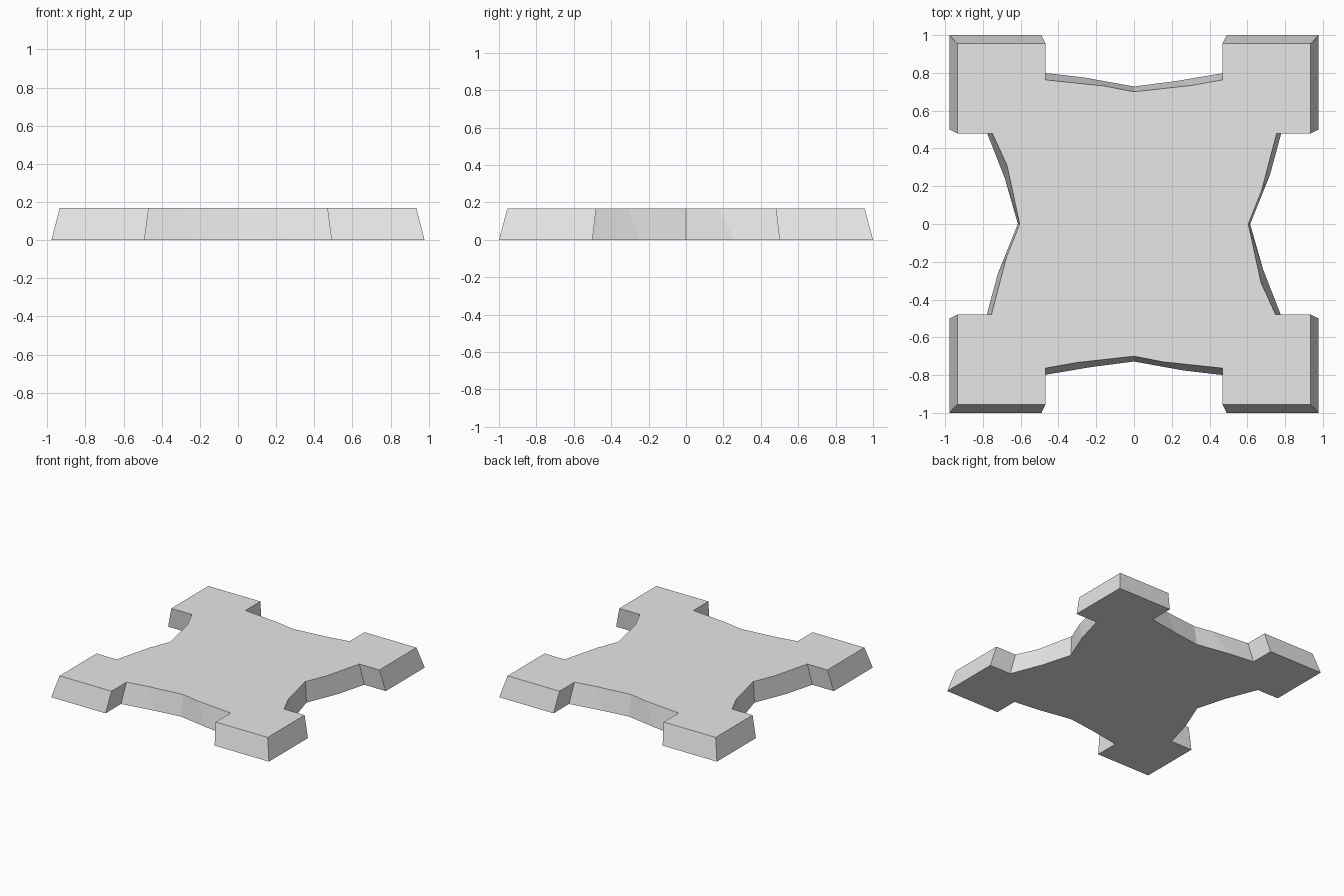
import bpy
import bmesh

if "Cube" in bpy.data.objects:
    bpy.data.objects.remove(bpy.data.objects["Cube"])

HEIGHT = 0.168

# Half outlines, counter-clockwise; the other half is the same turned by 180 degrees
bottom_half = [
    (0.615, 0), (0.72, 0.26), (0.785, 0.50), (0.978, 0.50), (0.978, 1.0),
    (0.49, 1.0), (0.49, 0.802), (0.225, 0.757), (0, 0.728), (-0.26, 0.775),
    (-0.49, 0.802), (-0.49, 1.0), (-0.978, 1.0), (-0.978, 0.50),
    (-0.785, 0.50), (-0.685, 0.245),
]
top_half = [
    (0.605, 0), (0.675, 0.175), (0.755, 0.48), (0.935, 0.48), (0.935, 0.955),
    (0.468, 0.955), (0.468, 0.763), (0.30, 0.733), (0, 0.70), (-0.155, 0.73),
    (-0.468, 0.763), (-0.468, 0.955), (-0.935, 0.955), (-0.935, 0.48),
    (-0.75, 0.48), (-0.672, 0.31),
]


def ring(bm, half, z):
    points = half + [(-x, -y) for x, y in half]
    return [bm.verts.new((x, y, z)) for x, y in points]


# Flat slab with four corner bastions and pinched sides
bm = bmesh.new()
low = ring(bm, bottom_half, 0)
high = ring(bm, top_half, HEIGHT)
n = len(low)
for i in range(n):
    j = (i + 1) % n
    bm.faces.new((low[i], low[j], high[j], high[i]))
bm.faces.new(high)
bm.faces.new(low[::-1])
bmesh.ops.recalc_face_normals(bm, faces=bm.faces[:])

mesh = bpy.data.meshes.new("bastion_slab")
bm.to_mesh(mesh)
bm.free()

# Plain grey surface
grey = bpy.data.materials.new("light grey")
grey.diffuse_color = (0.8, 0.8, 0.8, 1)
grey.use_nodes = True
grey.node_tree.nodes["Principled BSDF"].inputs["Base Color"].default_value = grey.diffuse_color
mesh.materials.append(grey)

slab = bpy.data.objects.new("bastion_slab", mesh)
bpy.context.collection.objects.link(slab)
